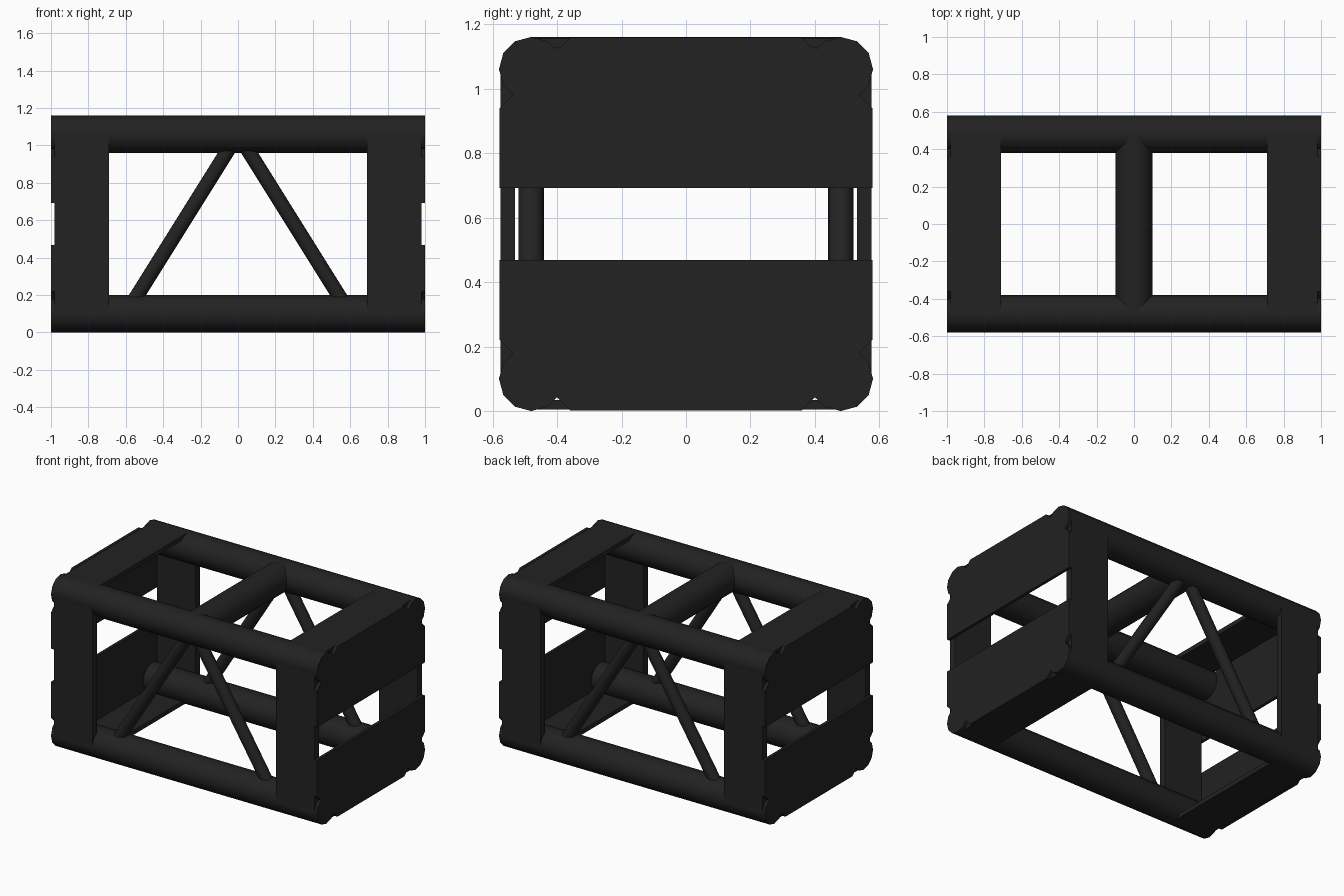
import bpy, bmesh, math
from mathutils import Vector, Matrix

cube = bpy.data.objects.get("Cube")
if cube:
    bpy.data.objects.remove(cube, do_unlink=True)

black = bpy.data.materials.new("matte black")
black.use_nodes = True
color = (0.016, 0.016, 0.016, 1)
black.diffuse_color = color
black.node_tree.nodes["Principled BSDF"].inputs["Base Color"].default_value = color

MID = 0.58          # half of the square section, and its centre height
AXIS = 0.48         # chord axis distance from the centre
RADIUS = 0.1


def finish(bm, name, smooth=False):
    bmesh.ops.recalc_face_normals(bm, faces=bm.faces)
    mesh = bpy.data.meshes.new(name)
    bm.to_mesh(mesh)
    bm.free()
    mesh.materials.append(black)
    obj = bpy.data.objects.new(name, mesh)
    bpy.context.collection.objects.link(obj)
    if smooth:
        bpy.ops.object.select_all(action='DESELECT')
        obj.select_set(True)
        bpy.context.view_layer.objects.active = obj
        bpy.ops.object.shade_smooth_by_angle(angle=math.radians(40))
    return obj


def tube(name, start, end, radius, sides, bore=None):
    """Round bar between two points, hollow when a bore radius is given."""
    a, b = Vector(start), Vector(end)
    axis = b - a
    place = Matrix.Translation((a + b) / 2) @ axis.to_track_quat('Z', 'Y').to_matrix().to_4x4()
    bm = bmesh.new()
    for r in [radius] + ([bore] if bore else []):
        bmesh.ops.create_cone(bm, cap_ends=bore is None, segments=sides,
                              radius1=r, radius2=r, depth=axis.length)
    if bore:
        for side in (-1, 1):
            rim = [e for e in bm.edges if all(v.co.z * side > 0 for v in e.verts)]
            bmesh.ops.bridge_loops(bm, edges=rim)
    bm.transform(place)
    return finish(bm, name, True)


def box(name, low, high):
    low, high = Vector(low), Vector(high)
    bm = bmesh.new()
    bmesh.ops.create_cube(bm, size=1)
    bm.transform(Matrix.Translation((low + high) / 2) @ Matrix.Diagonal((*(high - low), 1)))
    return finish(bm, name)


def end_plate(name, x, up):
    """Plate across the frame end, its outer corners cut to clear the chord bores."""
    edge, cut, inner = 0.578, 0.22, 0.112
    outline = [(-edge, inner), (edge, inner), (edge, MID - cut),
               (MID - cut, edge), (cut - MID, edge), (-edge, MID - cut)]
    bm = bmesh.new()
    face = bm.faces.new([bm.verts.new((x, y, MID + up * z)) for y, z in outline])
    new = bmesh.ops.extrude_face_region(bm, geom=[face])["geom"]
    bmesh.ops.translate(bm, vec=(math.copysign(0.02, -x), 0, 0),
                        verts=[v for v in new if isinstance(v, bmesh.types.BMVert)])
    return finish(bm, name)


# Four hollow chords
for y, depth in ((-AXIS, "front"), (AXIS, "back")):
    for z, level in ((MID - AXIS, "lower"), (MID + AXIS, "upper")):
        tube(f"{depth}_{level}_chord", (-1, y, z), (1, y, z), RADIUS, 12, 0.073)

    # Diagonal braces meeting at the top centre
    for s, side in ((1, "left"), (-1, "right")):
        tube(f"{depth}_{side}_brace", (s * 0.6, y, MID - AXIS),
             (0, y, MID + AXIS), 0.039, 16)

# Upper cross bar
tube("cross_bar", (0, -AXIS, MID + AXIS), (0, AXIS, MID + AXIS), RADIUS, 12)

# Plates boxing in both ends
for s, side in ((1, "left"), (-1, "right")):
    xs = sorted((s * 0.69, s * 0.98))
    for d, depth in ((-1, "front"), (1, "back")):
        ys = sorted((d * 0.53, d * 0.576))
        box(f"{depth}_{side}_side_plate", (xs[0], ys[0], MID - AXIS),
            (xs[1], ys[1], MID + AXIS))
    xs = sorted((s * 0.71, s * 0.98))
    for u, level in ((-1, "lower"), (1, "upper")):
        zs = sorted((MID + u * 0.546, MID + u * 0.576))
        box(f"{level}_{side}_flat_plate", (xs[0], -AXIS, zs[0]), (xs[1], AXIS, zs[1]))
        end_plate(f"{level}_{side}_end_plate", s, u)
